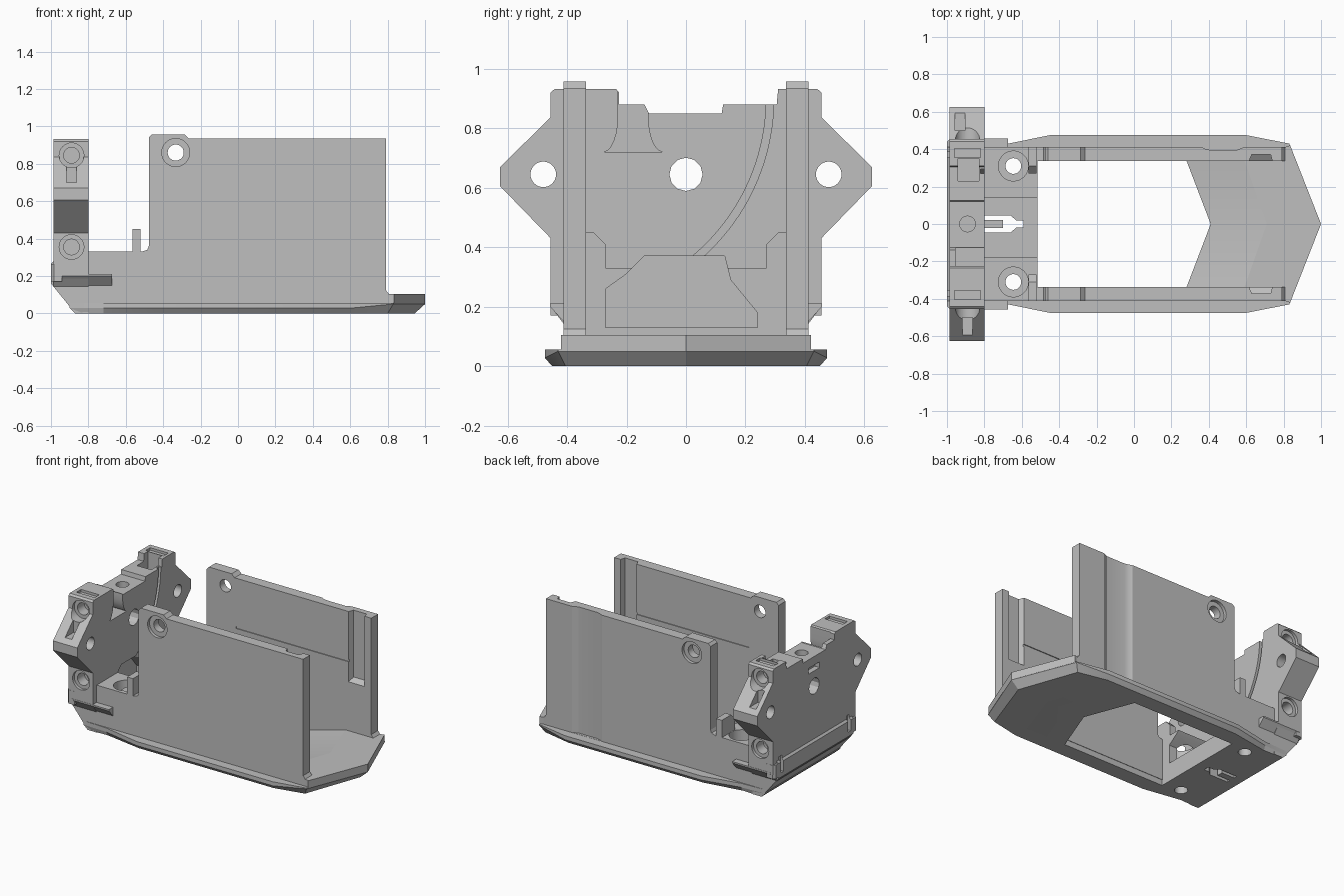
import bpy, bmesh, math

cube = bpy.data.objects.get("Cube")
if cube:
    bpy.data.objects.remove(cube, do_unlink=True)

grey = bpy.data.materials.new("plain grey")
grey.use_nodes = True
grey.diffuse_color = (0.52, 0.52, 0.52, 1)
grey.node_tree.nodes["Principled BSDF"].inputs["Base Color"].default_value = (0.52, 0.52, 0.52, 1)


def place(axis, u, v, w):
    """Put a profile point (u, v) at depth w along the named axis."""
    return {"x": (w, u, v), "y": (u, w, v), "z": (u, v, w)}[axis]


def loft(name, rings):
    """Closed solid through rings with equal point counts."""
    bm = bmesh.new()
    loops = [[bm.verts.new(p) for p in ring] for ring in rings]
    n = len(loops[0])
    for a, b in zip(loops, loops[1:]):
        for i in range(n):
            j = (i + 1) % n
            bm.faces.new((a[i], a[j], b[j], b[i]))
    bm.faces.new(loops[0])
    bm.faces.new(loops[-1])
    bmesh.ops.recalc_face_normals(bm, faces=bm.faces)
    mesh = bpy.data.meshes.new(name)
    bm.to_mesh(mesh)
    bm.free()
    mesh.materials.append(grey)
    ob = bpy.data.objects.new(name, mesh)
    bpy.context.collection.objects.link(ob)
    return ob


def prism(name, axis, pts, lo, hi):
    return loft(name, [[place(axis, u, v, w) for u, v in pts] for w in (lo, hi)])


def box(name, x0, x1, y0, y1, z0, z1):
    return prism(name, "z", [(x0, y0), (x1, y0), (x1, y1), (x0, y1)], z0, z1)


def rod(axis, u, v, r, lo, hi, sides=32):
    ring = [(u + r * math.cos(i * math.tau / sides), v + r * math.sin(i * math.tau / sides))
            for i in range(sides)]
    return prism("cutter", axis, ring, lo, hi)


def carve(ob, cutters):
    """Subtract the cutters and delete them."""
    for c in cutters:
        m = ob.modifiers.new("cut", "BOOLEAN")
        m.operation, m.solver, m.object = "DIFFERENCE", "EXACT", c
    bpy.context.view_layer.update()
    deps = bpy.context.evaluated_depsgraph_get()
    mesh = bpy.data.meshes.new_from_object(ob.evaluated_get(deps))
    ob.modifiers.clear()
    ob.data = mesh
    for c in cutters:
        bpy.data.objects.remove(c, do_unlink=True)


def mirrored(half):
    """Complete a half outline (y > 0) across the x axis."""
    return half + [(x, -y) for x, y in reversed(half) if y > 0]


def cavity():
    return prism("cutter", "x", [(-0.27, 0.13), (0.24, 0.13), (0.24, 0.18), (0.15, 0.29),
                                 (0.13, 0.37), (-0.14, 0.37), (-0.2, 0.31), (-0.27, 0.26)], -0.95, -0.4)


def deck_holes():
    out = []
    for s in (1, -1):
        out += [rod("z", -0.645, s * 0.31, 0.042, -0.1, 0.5), rod("z", -0.645, s * 0.31, 0.08, 0.13, 0.5)]
    return out


def slot():
    """Forked slot through the rear floor."""
    return [box("cutter", -0.8, -0.69, y - 0.012, y + 0.012, -0.1, 0.2) for y in (-0.033, 0.033)] + [
        prism("cutter", "z", mirrored([(-0.7, 0.045), (-0.66, 0.045), (-0.63, 0.02), (-0.59, 0.02)]), -0.1, 0.2)]


def stern_slots():
    return [box("cutter", -1.1, -0.975, s * 0.37 - 0.015, s * 0.37 + 0.015, 0.19, 0.3) for s in (1, -1)]


# Hull floor with chamfered edge and arrow-ended opening
rim = mirrored([(1.0, 0), (0.83, 0.43), (0.6, 0.475), (-0.45, 0.475), (-0.72, 0.42), (-0.9, 0.412)])
keel = mirrored([(0.945, 0), (0.8, 0.405), (0.59, 0.45), (-0.45, 0.45), (-0.72, 0.405), (-0.87, 0.41)])
opening = mirrored([(0.71, 0), (0.59, 0.34), (-0.515, 0.34)])
hull = loft("hull_floor", [[(x, y, 0) for x, y in keel],
                           [(x, y, 0.05 if x > 0.8 else 0.028) for x, y in rim],
                           [(x, y, 0.056) for x, y in rim]])
carve(hull, [prism("cutter", "z", opening, -0.1, 0.3)] + deck_holes() + slot())

# Raised bow floor with a ramp down to the opening
rows = []
for s in (-1, 0, 1):
    a, y = abs(s), s * 0.34
    edge, crease, tip = 0.41 - 0.13 * a, 0.71 - 0.12 * a, 1 - 0.165 * a
    rows.append([(edge, y, 0.02), (crease, y, 0.105), (tip, s * 0.42, 0.105),
                 (tip, s * 0.42, 0.052), (crease, y, 0), (edge, y, 0)])
loft("bow_floor", rows)

# Rear deck with the central well
deck = box("rear_deck", -0.85, -0.515, -0.412, 0.412, 0.05, 0.33)
carve(deck, [cavity()] + deck_holes() + slot())

# Side walls
for s, side in ((1, "left"), (-1, "right")):
    wall = prism(side + "_wall", "y",
                 [(-0.515, 0.04), (-0.515, 0.33), (-0.485, 0.34), (-0.477, 0.36), (-0.477, 0.94), (-0.46, 0.957),
                  (-0.285, 0.957), (-0.262, 0.935), (0.79, 0.935), (0.79, 0.125), (0.81, 0.1), (0.81, 0.04)],
                 s * 0.337, s * 0.412)
    cuts = [rod("y", -0.333, 0.86, 0.043, s * 0.2, s * 0.6),
            rod("y", -0.333, 0.86, 0.075, s * 0.39, s * 0.6),
            # inner recess near the bow end
            loft("cutter", [[(x, s * 0.3, z) for x, z in ((0.6, 0.42), (0.75, 0.42), (0.75, 1), (0.6, 1))],
                            [(x, s * 0.372, z) for x, z in ((0.63, 0.47), (0.73, 0.47), (0.73, 1), (0.63, 1))]]),
            # long shallow groove inside
            box("cutter", -0.25, 0.62, min(s * 0.3, s * 0.343), max(s * 0.3, s * 0.343), 0.585, 0.6)]
    if s > 0:
        # shallow upright channel outside
        cuts.append(prism("cutter", "z", [(0.35, 0.43), (0.36, 0.412), (0.38, 0.402), (0.41, 0.395),
                                          (0.55, 0.395), (0.59, 0.412), (0.59, 0.43)], 0.057, 1.1))
    carve(wall, cuts)

    # Upright gusset behind the wall
    prism(side + "_gusset", "x", [(s * y, z) for y, z in
          ((0.412, 0.3), (0.27, 0.3), (0.27, 0.41), (0.31, 0.45), (0.412, 0.45))], -0.565, -0.52)
    # Side fin with a sloped underside
    prism(side + "_fin", "x", [(s * y, z) for y, z in
          ((0.4, 0.21), (0.457, 0.21), (0.457, 0.2), (0.412, 0.15), (0.4, 0.15))], -0.97, -0.675)

# Sloped stern foot and the wider band above it
foot = prism("stern_foot", "y", [(-0.87, 0), (-1, 0.16), (-1, 0.265), (-0.985, 0.28), (-0.8, 0.28), (-0.8, 0)],
             -0.412, 0.412)
carve(foot, [cavity()] + slot() + stern_slots())
for s, side in ((1, "left"), (-1, "right")):
    prism(side + "_stern_corner", "z", [(-1, s * 0.4), (-1, s * 0.44), (-0.985, s * 0.456),
                                        (-0.94, s * 0.456), (-0.94, s * 0.4)], 0.17, 0.265)

# Stern plate with pointed wings
wing = [(0.41, 0.14), (0.455, 0.2), (0.455, 0.43), (0.625, 0.605), (0.625, 0.67),
        (0.455, 0.837), (0.455, 0.92), (0.442, 0.932)]
top = [(0.31, 0.932), (0.305, 0.88), (0.125, 0.88), (0.12, 0.85),
       (-0.125, 0.85), (-0.14, 0.88), (-0.225, 0.88), (-0.225, 0.92), (-0.235, 0.932)]
plate = prism("stern_plate", "x", wing + top + [(-y, z) for y, z in reversed(wing)], -0.987, -0.8)
cuts = [cavity(), rod("x", 0, 0.645, 0.056, -1.2, -0.6, 12), rod("z", -0.89, 0, 0.042, 0.72, 1)] + stern_slots()
# curved flared pocket
flare = [(0.05 + 0.05 * (1 - math.sin(t * math.pi / 12)), 0.72 + 0.12 * (1 - math.cos(t * math.pi / 12)))
         for t in range(7)] + [(0.05, 0.95)]
cuts.append(prism("cutter", "x", [(y - 0.178, z) for y, z in flare] +
                  [(-y - 0.178, z) for y, z in reversed(flare)], -0.955, -0.7))
# swept groove on the inner face
arc = [math.radians(-58 + i * 2.5) for i in range(25)]
cuts.append(prism("cutter", "x", [(-0.42 + r * math.cos(a), 0.9 + r * math.sin(a))
                                  for r, angles in ((0.69, arc), (0.715, arc[::-1])) for a in angles], -0.82, -0.7))
# left side well and rear window
cuts += [box("cutter", -0.94, -0.83, 0.23, 0.35, 0.74, 1.1), box("cutter", -1.1, -0.95, -0.06, 0.06, 0.75, 0.79)]
for s in (1, -1):
    cuts.append(rod("x", s * 0.48, 0.645, 0.043, -1.2, -0.6))
    for z in (0.845, 0.355):
        cuts += [rod("y", -0.89, z, 0.066, s * 0.435, s * 0.8), rod("y", -0.89, z, 0.042, s * 0.36, s * 0.8)]
    x = -0.93 if s > 0 else -0.89
    cuts += [box("cutter", x - 0.026, x + 0.026, s * 0.555 - 0.055, s * 0.555 + 0.055, 0.7, 0.8),
             box("cutter", -0.96, -0.82, s * 0.38 - 0.025, s * 0.38 + 0.025, 0.915, 1.1)]
carve(plate, cuts)

# Smooth the round bores, keep hard edges
for ob in bpy.data.objects:
    ob.select_set(ob.type == "MESH")
bpy.context.view_layer.objects.active = plate
bpy.ops.object.shade_smooth_by_angle(angle=math.radians(15))
